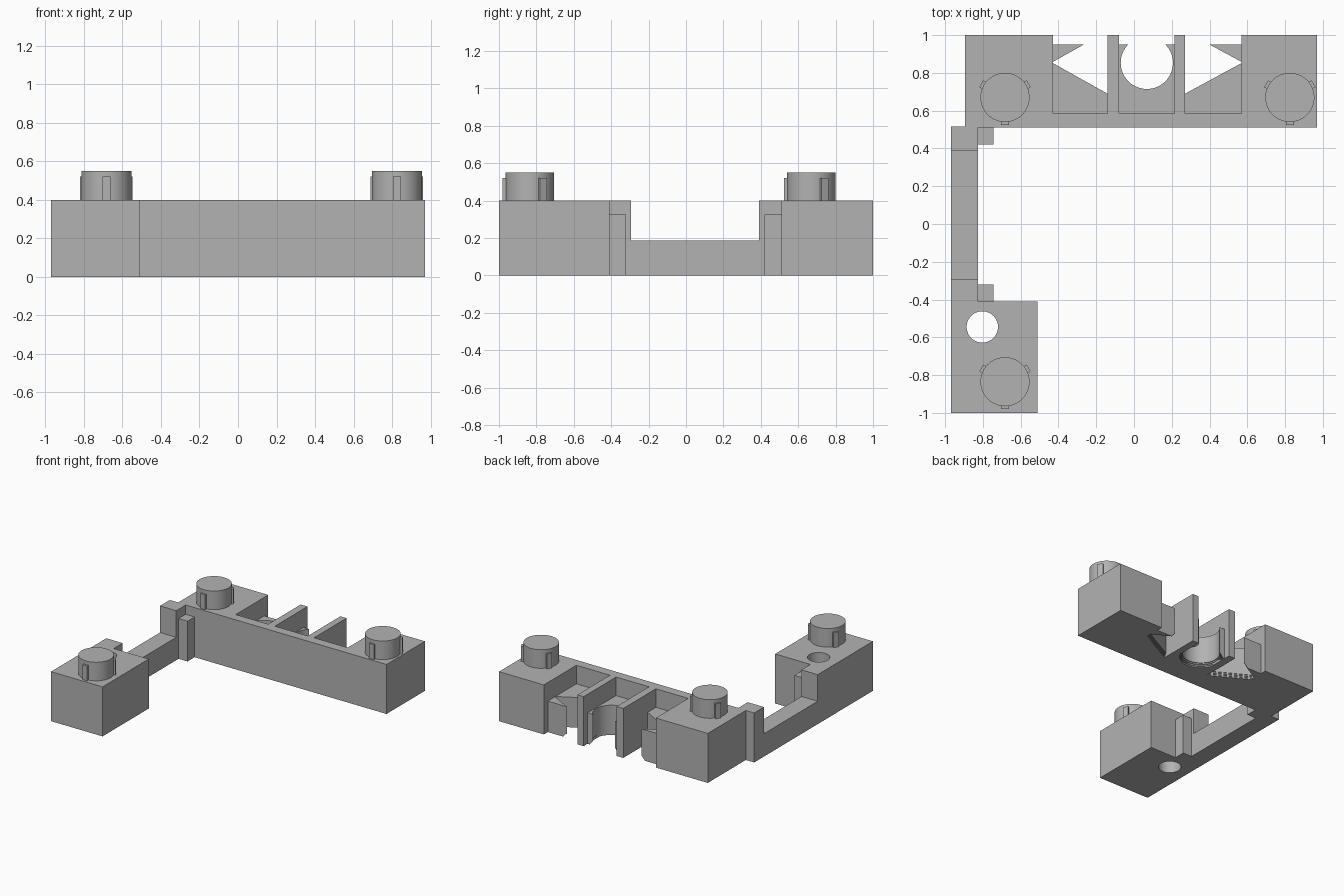
import bpy, bmesh, math

if "Cube" in bpy.data.objects:
    bpy.data.objects.remove(bpy.data.objects["Cube"], do_unlink=True)

# Single plain grey material
grey = bpy.data.materials.new("plain grey")
grey.use_nodes = True
grey.diffuse_color = (0.45, 0.45, 0.45, 1)
grey.node_tree.nodes["Principled BSDF"].inputs["Base Color"].default_value = grey.diffuse_color


def prism(name, outline, z0, z1):
    """Extrude a flat outline from z0 to z1."""
    bm = bmesh.new()
    face = bm.faces.new([bm.verts.new((x, y, z0)) for x, y in outline])
    top = bmesh.ops.extrude_face_region(bm, geom=[face])["geom"]
    moved = [v for v in top if isinstance(v, bmesh.types.BMVert)]
    bmesh.ops.translate(bm, verts=moved, vec=(0, 0, z1 - z0))
    bmesh.ops.recalc_face_normals(bm, faces=bm.faces)
    mesh = bpy.data.meshes.new(name)
    bm.to_mesh(mesh)
    bm.free()
    mesh.materials.append(grey)
    ob = bpy.data.objects.new(name, mesh)
    bpy.context.collection.objects.link(ob)
    return ob


def box(name, x0, x1, y0, y1, z0, z1):
    return prism(name, [(x0, y0), (x1, y0), (x1, y1), (x0, y1)], z0, z1)


def circle(cx, cy, r, n=64):
    return [(cx + r * math.cos(math.tau * i / n), cy + r * math.sin(math.tau * i / n))
            for i in range(n)]


def select_only(ob):
    bpy.ops.object.select_all(action='DESELECT')
    ob.select_set(True)
    bpy.context.view_layer.objects.active = ob


def cut(ob, cutter):
    select_only(ob)
    mod = ob.modifiers.new("cut", 'BOOLEAN')
    mod.operation, mod.solver, mod.object = 'DIFFERENCE', 'EXACT', cutter
    bpy.ops.object.modifier_apply(modifier=mod.name)
    bpy.data.objects.remove(cutter, do_unlink=True)


def smooth(ob):
    select_only(ob)
    bpy.ops.object.shade_smooth_by_angle(angle=math.radians(30))


def scaled(outline, centre, k):
    cx, cy = centre
    return [(cx + (x - cx) * k, cy + (y - cy) * k) for x, y in outline]


H = 0.4          # body height
WALL = 0.585     # inner face of the long wall
POCKETS = [(-0.43, -0.14), (-0.08, 0.215), (0.27, 0.57)]

# Long back body: a comb outline with three open pockets
outline = [(0.97, 0.51), (0.97, 1)]
for x0, x1 in reversed(POCKETS):
    outline += [(x1, 1), (x1, WALL), (x0, WALL), (x0, 1)]
outline += [(-0.895, 1), (-0.895, 0.51)]
prism("back_body", outline, 0, H)

# Low pocket floors with shaped openings, stepped wider near the underside
mid, half, tip = 0.855, 0.165, 0.005
openings = [
    ("left_tooth_floor", [(-0.43 - tip, mid), (-0.14, mid - half), (-0.14, mid + half)], (-0.24, mid)),
    ("round_floor", circle(0.068, 0.853, 0.138), (0.068, 0.853)),
    ("right_tooth_floor", [(0.57 + tip, mid), (0.27, mid + half), (0.27, mid - half)], (0.37, mid)),
]
for (x0, x1), (name, shape, centre) in zip(POCKETS, openings):
    floor = box(name, x0, x1, WALL, 0.95, 0, 0.25)
    cut(floor, prism("opening", scaled(shape, centre, 1.002), -0.1, 0.5))
    for step in (1, 2, 3):
        wide = scaled(shape, centre, 1 + 0.05 * step)
        cut(floor, prism("step", wide, -0.1, 0.04 - 0.01 * step))
    smooth(floor)

# Front block with a through hole
front = box("front_block", -0.97, -0.51, -1, -0.41, 0, H)
cut(front, prism("hole", circle(-0.803, -0.545, 0.083), -0.1, 0.6))
smooth(front)

# Connecting arm with raised ends and small corner posts
box("arm", -0.97, -0.825, -0.295, 0.39, 0, 0.185)
box("arm_front_end", -0.97, -0.825, -0.41, -0.295, 0, H)
prism("arm_back_end", [(-0.97, 0.39), (-0.825, 0.39), (-0.825, 0.51),
                       (-0.895, 0.51), (-0.895, 0.515), (-0.97, 0.515)], 0, H)
box("front_corner_post", -0.825, -0.745, -0.41, -0.32, 0, 0.325)
box("back_corner_post", -0.825, -0.745, 0.42, 0.51, 0, 0.325)

# Round pegs, each with three short ribs
for label, cx, cy in (("back_right", -0.683, 0.67), ("back_left", 0.825, 0.67),
                      ("front_right", -0.683, -0.835)):
    smooth(prism(label + "_peg", circle(cx, cy, 0.13), H, 0.55))
    for i, deg in enumerate((-90, 30, 150)):
        c, s = math.cos(math.radians(deg)), math.sin(math.radians(deg))
        rib = [(0.11, -0.021), (0.145, -0.021), (0.145, 0.021), (0.11, 0.021)]
        prism(f"{label}_rib_{i + 1}",
              [(cx + c * u - s * v, cy + s * u + c * v) for u, v in rib], H, 0.52)
